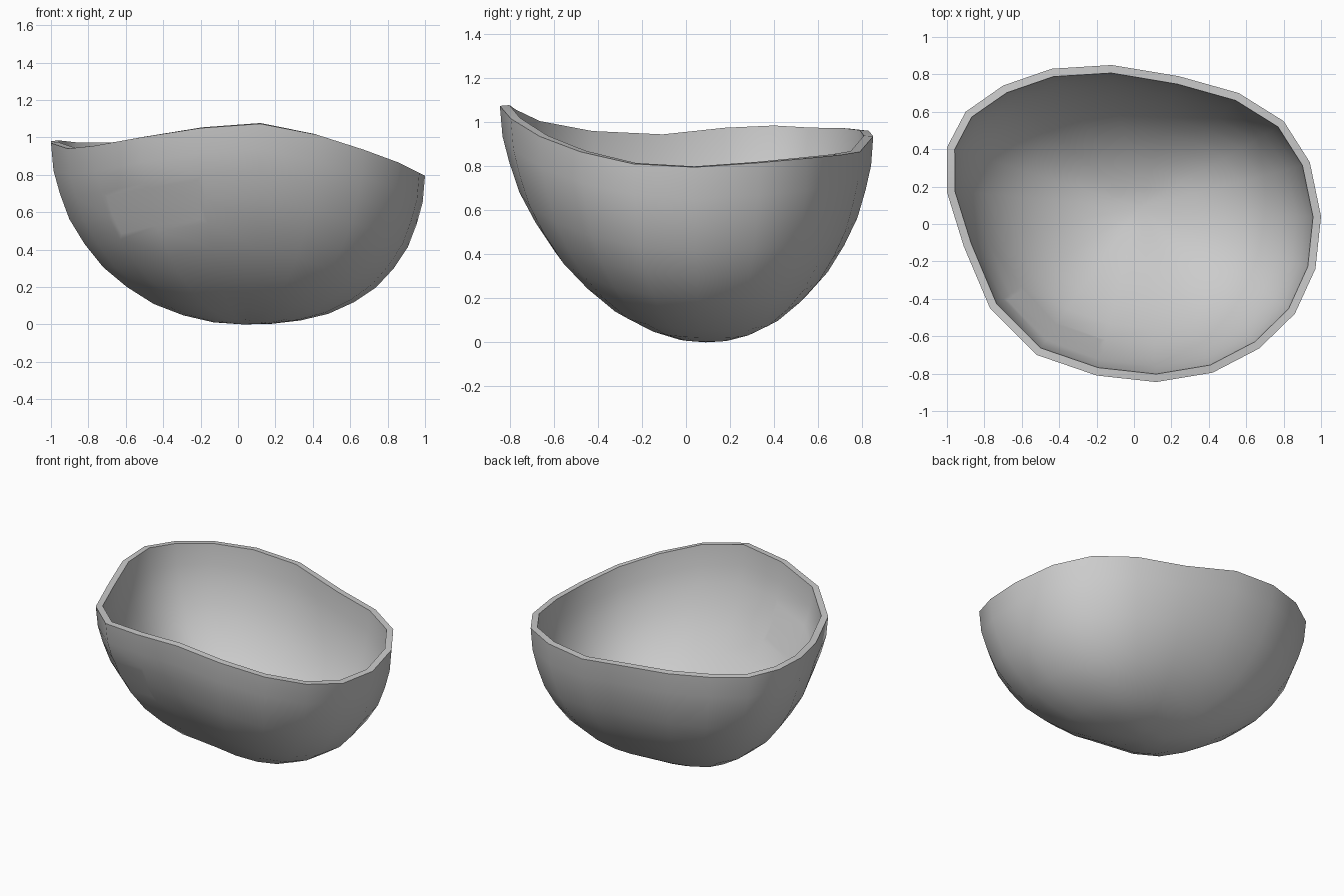
import bpy, bmesh, math

if "Cube" in bpy.data.objects:
    bpy.data.objects.remove(bpy.data.objects["Cube"])

# Wavy, lopsided rim: x, y, z around the opening
rim = [(1.0, .04, .795), (.94, .33, .815), (.80, .55, .835), (.56, .70, .85),
       (.24, .79, .865), (-.12, .85, .935), (-.44, .83, .96), (-.70, .74, .97),
       (-.90, .60, .97), (-1.0, .41, .98), (-1.0, .17, .97), (-.91, -.12, .94),
       (-.77, -.45, .955), (-.52, -.70, 1.0), (-.20, -.81, 1.05), (.12, -.845, 1.073),
       (.42, -.795, 1.015), (.67, -.665, .935), (.86, -.48, .865), (.97, -.24, .81)]

# Wall profile from rim to base: reach from the centre, share of rim height
profile = [(1, 1), (.987, .85), (.954, .725), (.905, .585), (.827, .45), (.729, .32),
           (.608, .212), (.467, .116), (.313, .052), (.155, .012)]
cx, cy = .03, .09

bm = bmesh.new()
rings = []
for s, f in profile:
    ring = []
    for x, y, z in rim:
        a = math.atan2(y - cy, x - cx)
        power = 1.01 + .11 * math.cos(a) + .06 * math.sin(a) + .11 * math.cos(2 * a) + .01 * math.sin(2 * a)
        ring.append(bm.verts.new((cx + (x - cx) * s, cy + (y - cy) * s, z * f ** power)))
    rings.append(ring)
base = bm.verts.new((cx, cy, 0))
n = len(rim)
patch = []
for i in range(n):
    j = (i + 1) % n
    for level, (upper, lower) in enumerate(zip(rings, rings[1:])):
        face = bm.faces.new((upper[i], lower[i], lower[j], upper[j]))
        if i in (12, 13) and level in (2, 3):
            patch.append(face)
    bm.faces.new((rings[-1][i], base, rings[-1][j]))
bmesh.ops.recalc_face_normals(bm, faces=bm.faces)
if sum(f.normal.z for f in bm.faces) > 0:
    bmesh.ops.reverse_faces(bm, faces=bm.faces)

# Faint dent on the front left wall
bmesh.ops.inset_region(bm, faces=patch, thickness=.03, depth=-.004, use_even_offset=True)

mesh = bpy.data.meshes.new("bowl_shell")
bm.to_mesh(mesh)
bm.free()
bowl = bpy.data.objects.new("bowl_shell", mesh)
bpy.context.collection.objects.link(bowl)

# Wall thickness, grown inward
wall = bowl.modifiers.new("wall", 'SOLIDIFY')
wall.thickness = .043
wall.offset = -1

bpy.context.view_layer.objects.active = bowl
bowl.select_set(True)
bpy.ops.object.modifier_apply(modifier="wall")
bpy.ops.object.shade_smooth_by_angle(angle=math.radians(35))
